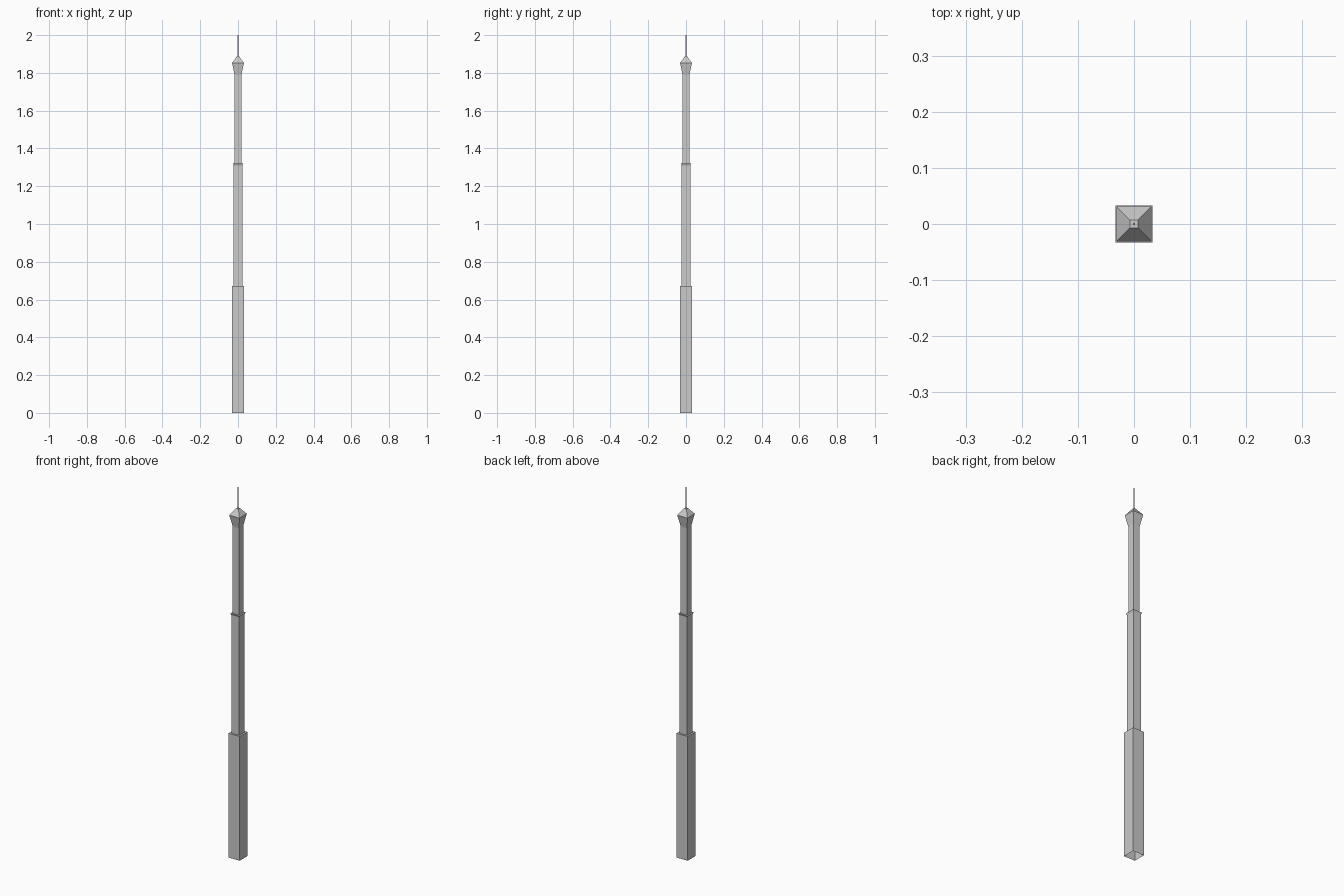
import bpy, bmesh

if "Cube" in bpy.data.objects:
    bpy.data.objects.remove(bpy.data.objects["Cube"])


def square_tower(name, profile, cap_top=True):
    """Loft a square section through (half_width, z) pairs."""
    bm = bmesh.new()
    rings = [[bm.verts.new((sx * h, sy * h, z))
              for sx, sy in ((-1, -1), (1, -1), (1, 1), (-1, 1))]
             for h, z in profile]
    for low, high in zip(rings, rings[1:]):
        for i in range(4):
            j = (i + 1) % 4
            bm.faces.new((low[i], low[j], high[j], high[i]))
    if cap_top:
        bm.faces.new(rings[-1])
    mesh = bpy.data.meshes.new(name)
    bm.to_mesh(mesh)
    bm.free()
    ob = bpy.data.objects.new(name, mesh)
    bpy.context.collection.objects.link(ob)
    return ob


# Wide lower shaft with ledge up to the middle shaft
square_tower("lower_shaft", [(0.033, 0), (0.033, 0.672), (0.0235, 0.672)], False)

# Middle shaft with a thin flared rim
square_tower("middle_shaft", [(0.0235, 0.672), (0.0235, 1.311),
                              (0.0275, 1.32), (0.0185, 1.32)], False)

# Slim upper shaft
square_tower("upper_shaft", [(0.0185, 1.32), (0.0185, 1.79)], False)

# Flared head with a blunt pyramid roof
square_tower("head", [(0.0185, 1.79), (0.031, 1.853), (0.007, 1.886)])

# Thin mast
square_tower("mast", [(0.002, 1.886), (0.002, 2.0)])
